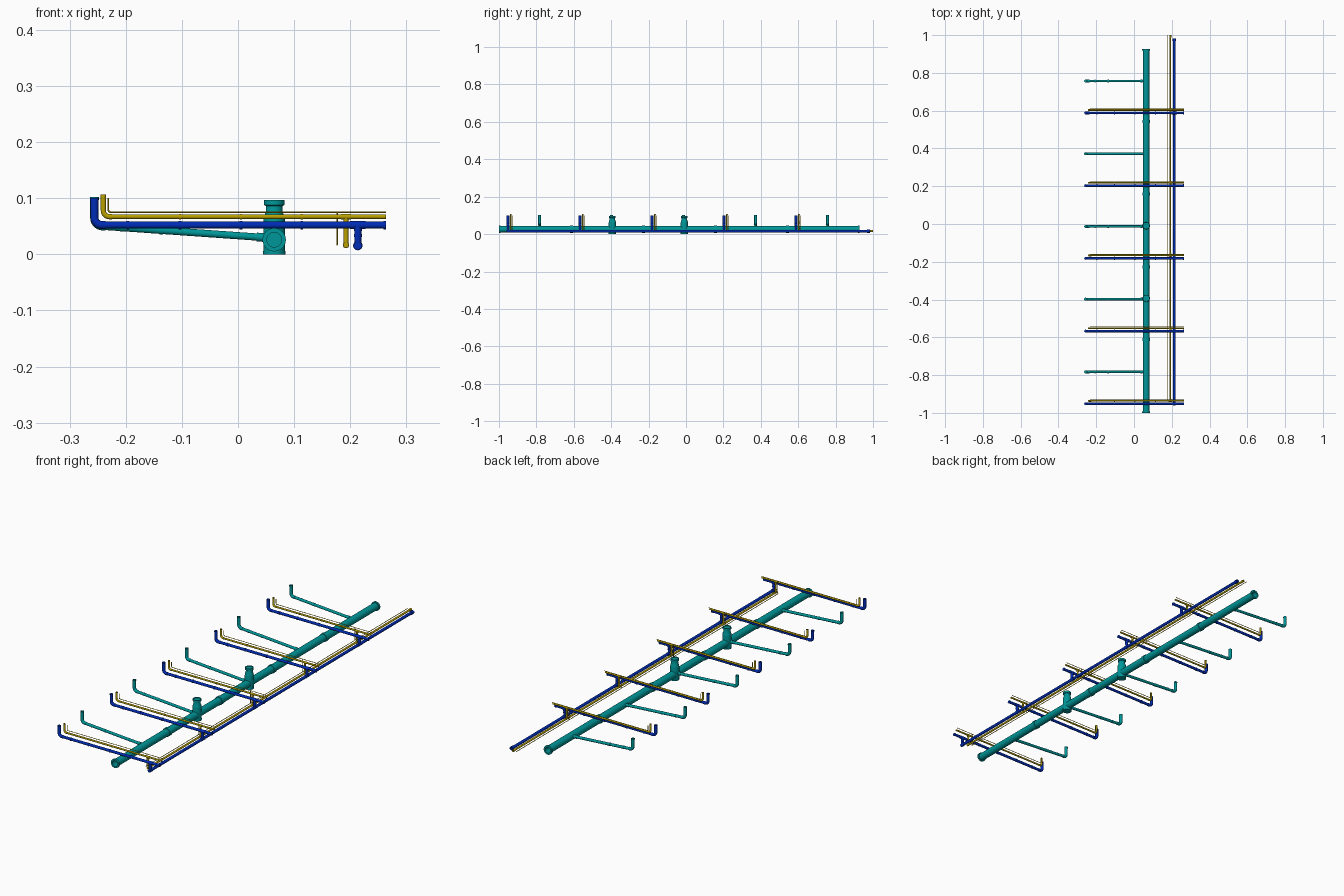
import bpy, bmesh, math
from mathutils import Vector as V

if "Cube" in bpy.data.objects:
    bpy.data.objects.remove(bpy.data.objects["Cube"])

SIDES = 20
STEP = 0.3850
UP = V((0, 0, 1))


def material(name, rgb):
    m = bpy.data.materials.new(name)
    m.diffuse_color = (*rgb, 1)
    m.use_nodes = True
    m.node_tree.nodes["Principled BSDF"].inputs["Base Color"].default_value = m.diffuse_color
    return m


TEAL = material("teal", (0.0, 0.31, 0.32))
BLUE = material("blue", (0.0, 0.025, 0.47))
YELLOW = material("yellow", (0.50, 0.36, 0.0))


def sweep(name, stations, mat, sides=SIDES):
    """Skin rings placed at (point, direction, radius) stations, capped at both ends."""
    bm = bmesh.new()
    rings = []
    for p, d, r in stations:
        n = V((1, 0, 0)) if abs(d.y) > 0.9 else V((0, 1, 0))
        u = n.cross(d).normalized()
        rings.append([bm.verts.new(p + (n * math.cos(a) + u * math.sin(a)) * r)
                      for a in (2 * math.pi * i / sides for i in range(sides))])
    for a, b in zip(rings, rings[1:]):
        for i in range(sides):
            j = (i + 1) % sides
            bm.faces.new((a[i], a[j], b[j], b[i]))
    bm.faces.new(rings[0])
    bm.faces.new(rings[-1])
    bmesh.ops.recalc_face_normals(bm, faces=bm.faces)
    me = bpy.data.meshes.new(name)
    bm.to_mesh(me)
    bm.free()
    me.materials.append(mat)
    ob = bpy.data.objects.new(name, me)
    bpy.context.collection.objects.link(ob)
    return ob


def straight(a, b, r, collars=(), grow=1.22):
    """Stations of a straight pipe; collars are (distance from a, length[, grow])."""
    a, b = V(a), V(b)
    d = (b - a).normalized()
    length = (b - a).length
    out = [(a, d, r)]
    for t, w, *g in sorted(collars):
        t0, t1 = max(0, t - w / 2), min(length, t + w / 2)
        rc = r * (g[0] if g else grow)
        out += [(a + d * t0, d, r), (a + d * t0, d, rc), (a + d * t1, d, rc), (a + d * t1, d, r)]
    return out + [(b, d, r)]


def mouth(st, depth, wall=0.78):
    """Turn the last station into an open, recessed pipe mouth."""
    p, d, r = st[-1]
    return st + [(p, d, r * wall), (p - d * depth, d, r * wall)]


def open_both(st, depth):
    return mouth(mouth(st, depth)[::-1], -depth)


def branch(name, start, corner, top, r, bend, mat, collars, lip=1.25, sides=16):
    """Side run ending in a smooth elbow and an upright riser with a socket."""
    a, c = V(start), V(corner)
    d = (c - a).normalized()
    theta = d.angle(UP)
    tl = bend * math.tan(theta / 2)
    b = c - d * tl
    st = straight(a, b - d * r, r, collars)
    er = r * 1.16
    st += [(b - d * r, d, er)]
    inward = (UP - d * d.dot(UP)).normalized()
    for k in range(9):
        t = theta * k / 8
        p = b + d * bend * math.sin(t) + inward * bend * (1 - math.cos(t))
        st.append((p, d * math.cos(t) + inward * math.sin(t), er))
    zt = V((c.x, c.y, top))
    low = zt - UP * r * 0.8
    st += [(low, UP, er), (low, UP, r * lip), (zt, UP, r * lip)]
    sweep(name, mouth(st, 0.01), mat, sides)


# Drain main with bell joints
XM, ZM, RM = 0.0645, 0.026, 0.0168
joints = [(0.004, 0.008)] + [(STEP * k + 0.003, 0.016, 1.17) for k in range(1, 5)] + [(1.923, 0.008)]
sweep("drain_main", open_both(straight((XM, -1, ZM), (XM, 0.927, ZM), RM, joints, 1.24), 0.03), TEAL, 32)

# Inspection shafts
for i, y in enumerate((-0.009, -0.394)):
    prof = [(0, 0.0200), (0.006, 0.0200), (0.006, 0.0192), (0.060, 0.0192), (0.067, 0.0185),
            (0.076, 0.0150), (0.086, 0.0148), (0.088, 0.0182), (0.097, 0.0182),
            (0.097, 0.0150), (0.094, 0.0150)]
    sweep(f"inspection_shaft_{i}", [(V((XM, y, z)), UP, r) for z, r in prof], TEAL, 32)

# Sloping drain branches
for i in range(5):
    y = -0.783 + STEP * i
    branch(f"drain_branch_{i}", (XM - 0.005, y, 0.029), (-0.256, y, 0.051), 0.102, 0.0064, 0.015,
           TEAL, [(0.02, 0.012), (0.197, 0.008, 1.12), (0.267, 0.006, 1.12)])

# Supply mains along the length, ending in flanges at the back
XB, ZB = 0.2135, 0.0155
XY, ZY = 0.1925, 0.0165
XT, ZT = 0.1765, 0.0165
tees_b = [(0.009 + STEP * k, 0.026) for k in range(5)] + [(1.936, 0.014, 1.3)]
sweep("water_main", mouth(straight((XB, -0.960, ZB), (XB, 0.983, ZB), 0.0065, tees_b, 1.15), 0.01), BLUE, 16)
tees_y = [(0.006 + STEP * k, 0.018) for k in range(5)] + [(1.936, 0.012, 1.3)]
sweep("gas_main", mouth(straight((XY, -0.942, ZY), (XY, 1.0, ZY), 0.0044, tees_y, 1.15), 0.01), YELLOW, 16)
sweep("thin_main", straight((XT, -0.9305, ZT), (XT, 1.0, ZT), 0.0014), YELLOW, 8)

# Supply branches with their drops to the mains
for i in range(5):
    yb = -0.952 + STEP * i
    yy, yt = yb + 0.0155, yb + 0.0225
    zb, zy, zt = 0.052, 0.067, 0.0752
    XE = 0.2635
    branch(f"water_branch_{i}", (XE, yb, zb), (-0.256, yb, zb), 0.100, 0.0061, 0.014, BLUE,
           [(0.002, 0.004), (0.050, 0.028, 1.15), (0.150, 0.005), (0.258, 0.005),
            (0.367, 0.005), (0.46, 0.005)])
    sweep(f"water_drop_{i}", straight((XB, yb, ZB), (XB, yb, zb), 0.0063,
                                      [(0.018, 0.006), (0.031, 0.010)], 1.12), BLUE, 16)
    branch(f"gas_branch_{i}", (XE, yy, zy), (-0.240, yy, zy), 0.107, 0.0040, 0.011, YELLOW,
           [(0.071, 0.018), (0.15, 0.004), (0.258, 0.004), (0.367, 0.004)], 1.2)
    sweep(f"gas_drop_{i}", straight((XY, yy, ZY), (XY, yy, zy), 0.0042,
                                    [(0.012, 0.006), (0.043, 0.006)], 1.12), YELLOW, 16)
    branch(f"thin_branch_{i}", (XE, yt, zt), (-0.231, yt, zt), 0.100, 0.0013, 0.004, YELLOW, [], 1.15, 8)
    sweep(f"thin_drop_{i}", straight((XT, yt, ZT), (XT, yt, zt), 0.0014), YELLOW, 8)

# Smooth pipe walls, keep collar edges sharp
bpy.ops.object.select_all(action='SELECT')
bpy.context.view_layer.objects.active = bpy.context.selected_objects[0]
bpy.ops.object.shade_smooth_by_angle(angle=math.radians(50))
